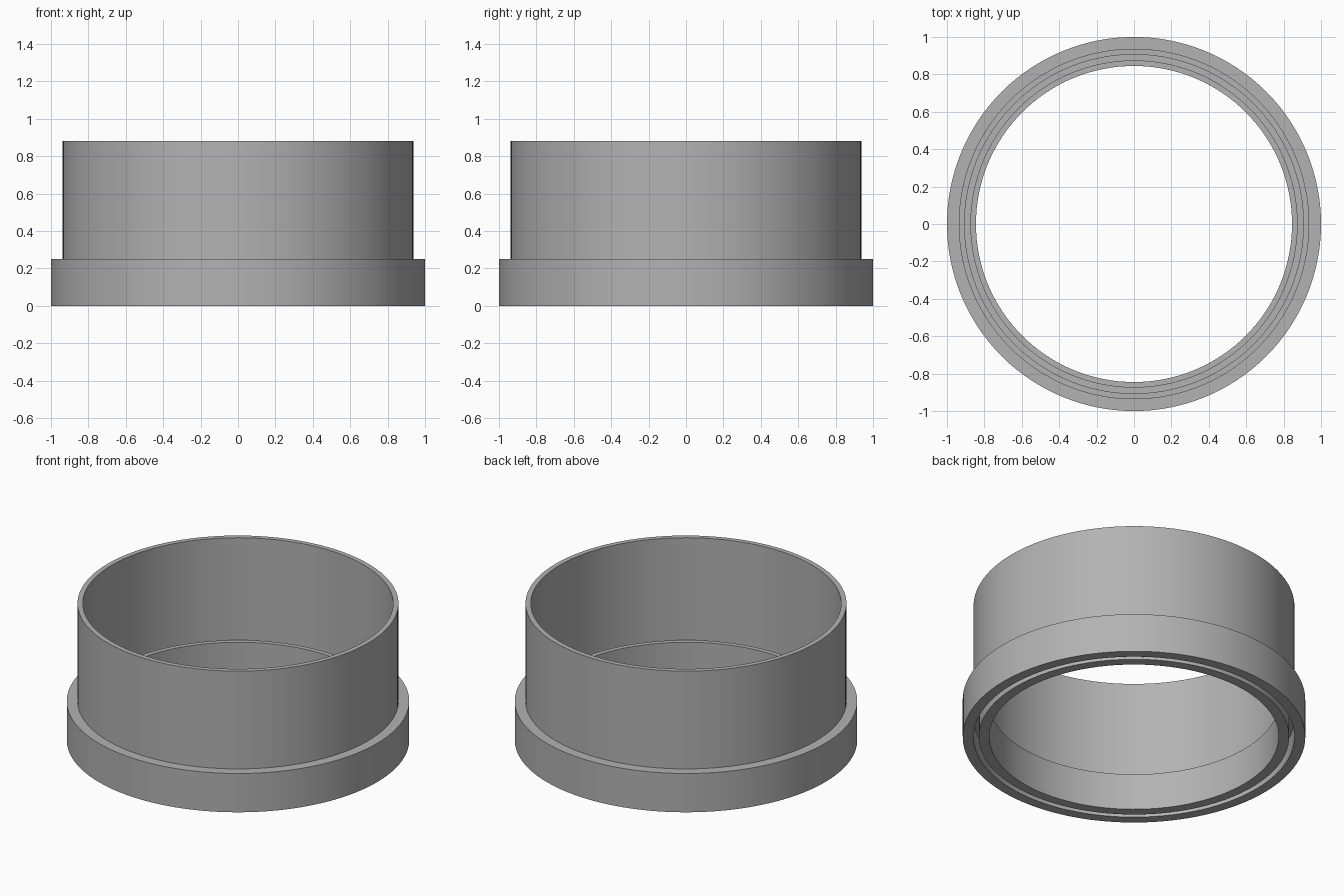
import bpy
import bmesh
import math

SEGMENTS = 128

cube = bpy.data.objects.get("Cube")
if cube:
    bpy.data.objects.remove(cube, do_unlink=True)

# Single grey finish
grey = bpy.data.materials.new("Plain grey")
grey.use_nodes = True
colour = (0.45, 0.45, 0.45, 1)
grey.diffuse_color = colour
grey.node_tree.nodes["Principled BSDF"].inputs["Base Color"].default_value = colour


def lathe(name, profile):
    """Spin a closed (radius, height) profile around the z axis."""
    bm = bmesh.new()
    verts = [bm.verts.new((r, 0, z)) for r, z in profile]
    edges = [bm.edges.new((a, b)) for a, b in zip(verts, verts[1:] + verts[:1])]
    bmesh.ops.spin(bm, geom=verts + edges, cent=(0, 0, 0), axis=(0, 0, 1),
                   angle=math.tau, steps=SEGMENTS, use_merge=True)
    bmesh.ops.remove_doubles(bm, verts=bm.verts, dist=0.0001)
    bmesh.ops.recalc_face_normals(bm, faces=bm.faces)
    mesh = bpy.data.meshes.new(name)
    bm.to_mesh(mesh)
    bm.free()
    mesh.materials.append(grey)
    obj = bpy.data.objects.new(name, mesh)
    bpy.context.collection.objects.link(obj)
    bpy.ops.object.select_all(action="DESELECT")
    obj.select_set(True)
    bpy.context.view_layer.objects.active = obj
    bpy.ops.object.shade_smooth_by_angle(angle=math.radians(30))
    return obj


# Radii from the outside in, and the key heights
collar, wall_out, wall_in, lip_out, lip_in = 1.0, 0.937, 0.906, 0.875, 0.845
top, shoulder, lip_top, ledge, groove = 0.88, 0.25, 0.235, 0.19, 0.13

# Sleeve with an outer collar, a stepped inner lip and a groove underneath
lathe("collared_sleeve", [
    (collar, 0), (collar, shoulder), (wall_out, shoulder), (wall_out, top),
    (wall_in, top), (wall_in, ledge), (lip_out, ledge), (lip_out, lip_top),
    (lip_in, lip_top), (lip_in, 0), (wall_in, 0), (wall_in, groove),
    (wall_out, groove), (wall_out, 0),
])
